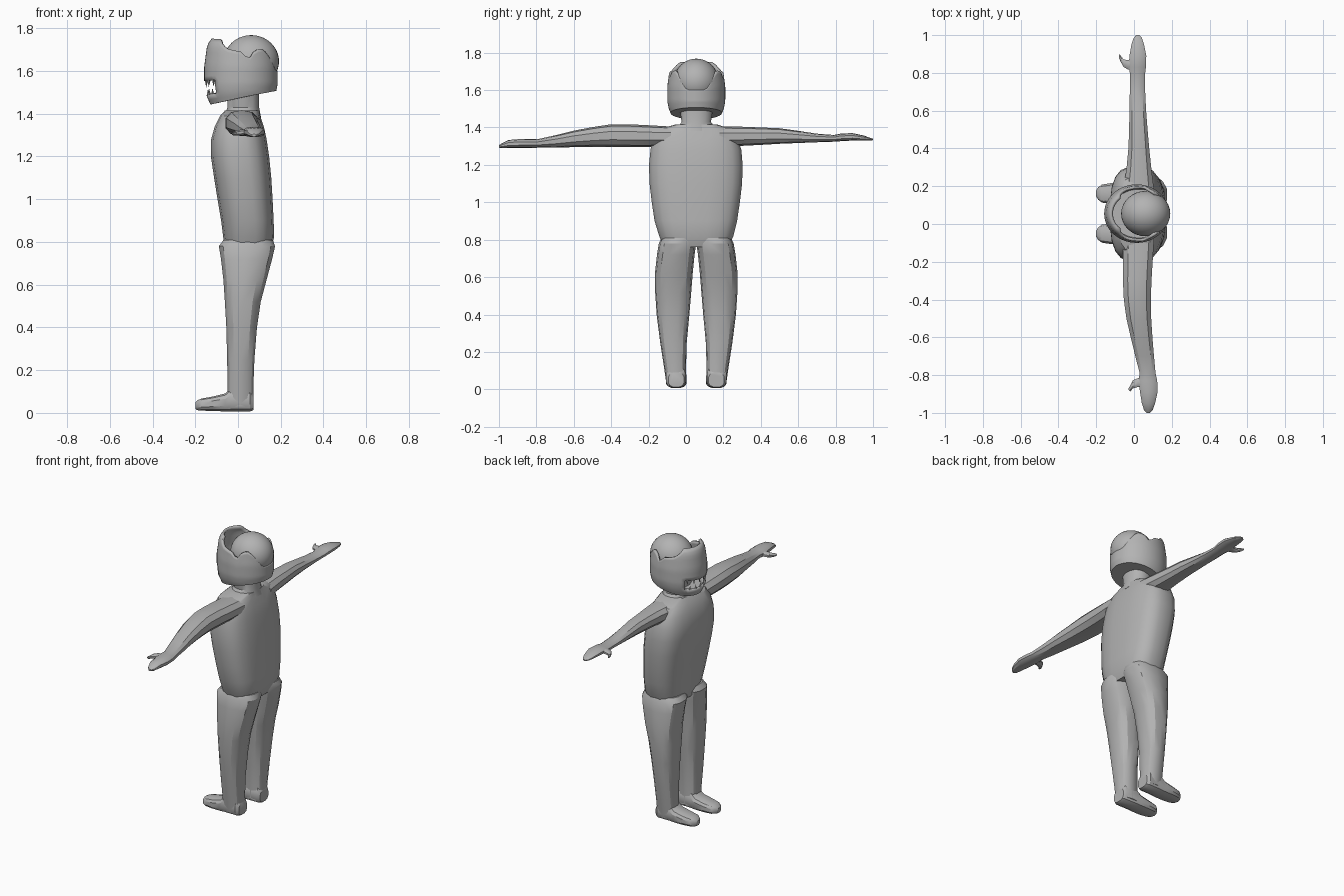
import bpy, bmesh, math

grey = bpy.data.materials.new("plain grey")
grey.diffuse_color = (0.45, 0.45, 0.45, 1)
MID = 0.055  # y of the body's symmetry plane


def finish(name, bm, angle=30):
    bmesh.ops.recalc_face_normals(bm, faces=bm.faces)
    me = bpy.data.meshes.new(name)
    bm.to_mesh(me)
    bm.free()
    me.materials.append(grey)
    ob = bpy.data.objects.new(name, me)
    bpy.context.collection.objects.link(ob)
    bpy.ops.object.select_all(action='DESELECT')
    ob.select_set(True)
    bpy.context.view_layer.objects.active = ob
    bpy.ops.object.shade_smooth_by_angle(angle=math.radians(angle))
    return ob


def loft(name, axis, rings, sides=12, power=0.75, flip=False):
    """Skin of rounded sections (t, u_min, u_max, v_min, v_max) along an axis."""
    bm = bmesh.new()
    loops = []
    for t, u0, u1, v0, v1 in rings:
        loop = []
        for i in range(sides):
            a = 2 * math.pi * (i + 0.5) / sides
            c, s = math.cos(a), math.sin(a)
            u = (u0 + u1) / 2 + (u1 - u0) / 2 * math.copysign(abs(c) ** power, c)
            v = (v0 + v1) / 2 + (v1 - v0) / 2 * math.copysign(abs(s) ** power, s)
            p = {'x': (t, u, v), 'y': (u, t, v), 'z': (u, v, t)}[axis]
            if flip:
                p = (p[0], 2 * MID - p[1], p[2])
            loop.append(bm.verts.new(p))
        loops.append(loop)
    for a, b in zip(loops, loops[1:]):
        for i in range(sides):
            j = (i + 1) % sides
            bm.faces.new((a[i], a[j], b[j], b[i]))
    bm.faces.new(loops[0])
    bm.faces.new(loops[-1])
    return finish(name, bm)


def interp(table, x):
    for (x0, y0), (x1, y1) in zip(table, table[1:]):
        if x <= x1:
            return y0 + (y1 - y0) * (x - x0) / (x1 - x0)
    return table[-1][1]


# Torso and neck
loft("torso", 'z', [
    (0.76, -0.06, 0.15, -0.12, 0.23), (0.82, -0.07, 0.17, -0.145, 0.255),
    (0.90, -0.08, 0.168, -0.17, 0.275), (1.00, -0.097, 0.163, -0.185, 0.29),
    (1.10, -0.113, 0.157, -0.197, 0.302), (1.20, -0.128, 0.147, -0.2, 0.305),
    (1.28, -0.127, 0.135, -0.192, 0.298), (1.34, -0.11, 0.122, -0.18, 0.28),
    (1.39, -0.085, 0.105, -0.15, 0.25), (1.415, -0.062, 0.1, -0.06, 0.17)], 20, 0.7)
loft("neck", 'z', [(1.38, -0.07, 0.11, -0.06, 0.17), (1.43, -0.05, 0.1, -0.025, 0.135),
                   (1.53, -0.055, 0.1, -0.04, 0.15)], 16, 0.9)

# Legs and feet, mirrored across the body
for side, flip in (("left", False), ("right", True)):
    loft(side + "_leg", 'z', [
        (0.03, -0.05, 0.072, -0.105, 0.0), (0.12, -0.05, 0.073, -0.118, 0.0),
        (0.25, -0.052, 0.078, -0.138, 0.004), (0.40, -0.056, 0.09, -0.157, 0.018),
        (0.52, -0.063, 0.108, -0.165, 0.028), (0.62, -0.07, 0.135, -0.166, 0.036),
        (0.72, -0.082, 0.162, -0.155, 0.046), (0.78, -0.092, 0.176, -0.145, 0.054),
        (0.81, -0.07, 0.165, -0.13, 0.06)], 14, 0.75, flip)
    loft(side + "_foot", 'x', [
        (0.072, -0.095, -0.01, 0.012, 0.09), (0.055, -0.108, 0.0, 0.005, 0.12),
        (-0.03, -0.108, 0.002, 0.005, 0.12), (-0.06, -0.108, 0.004, 0.006, 0.092),
        (-0.12, -0.108, 0.004, 0.008, 0.077), (-0.17, -0.1, -0.002, 0.01, 0.068),
        (-0.19, -0.085, -0.018, 0.012, 0.06), (-0.2, -0.068, -0.035, 0.018, 0.048)],
        12, 0.7, flip)

# Arms with flat hands; the two arms hang a little differently
loft("left_arm", 'y', [
    (-0.08, -0.06, 0.11, 1.30, 1.405), (-0.2, -0.062, 0.102, 1.295, 1.412),
    (-0.3, -0.062, 0.096, 1.295, 1.417), (-0.4, -0.057, 0.092, 1.297, 1.417),
    (-0.5, -0.043, 0.094, 1.297, 1.402), (-0.6, -0.02, 0.1, 1.295, 1.383),
    (-0.7, 0.005, 0.108, 1.292, 1.358), (-0.79, 0.028, 0.116, 1.292, 1.338),
    (-0.83, 0.022, 0.125, 1.29, 1.339), (-0.89, 0.03, 0.127, 1.29, 1.338),
    (-0.95, 0.04, 0.113, 1.29, 1.333), (-0.985, 0.052, 0.1, 1.29, 1.315),
    (-1.0, 0.066, 0.084, 1.292, 1.305)], 10, 0.85)
loft("right_arm", 'y', [
    (0.18, -0.06, 0.11, 1.30, 1.405), (0.3, -0.042, 0.094, 1.302, 1.404),
    (0.4, -0.032, 0.083, 1.307, 1.4), (0.5, -0.028, 0.074, 1.313, 1.396),
    (0.6, -0.026, 0.066, 1.317, 1.382), (0.7, -0.024, 0.061, 1.321, 1.367),
    (0.79, -0.022, 0.06, 1.324, 1.36), (0.83, -0.03, 0.065, 1.327, 1.368),
    (0.89, -0.026, 0.067, 1.33, 1.37), (0.95, -0.015, 0.055, 1.33, 1.357),
    (0.985, -0.003, 0.043, 1.33, 1.345), (1.0, 0.012, 0.028, 1.332, 1.34)], 10, 0.85)

# Thumbs, from the palm out to a bent tip
loft("left_thumb", 'x', [
    (0.06, -0.87, -0.81, 1.30, 1.33), (0.02, -0.865, -0.815, 1.298, 1.328),
    (-0.005, -0.872, -0.825, 1.297, 1.323), (-0.02, -0.887, -0.855, 1.297, 1.315),
    (-0.028, -0.88, -0.868, 1.302, 1.31)], 8, 0.9)
loft("right_thumb", 'x', [
    (0.01, 0.82, 0.88, 1.333, 1.362), (-0.03, 0.815, 0.87, 1.332, 1.36),
    (-0.055, 0.83, 0.872, 1.331, 1.356), (-0.072, 0.86, 0.895, 1.331, 1.35),
    (-0.08, 0.88, 0.9, 1.335, 1.345)], 8, 0.9)

# Round skull
bm = bmesh.new()
bmesh.ops.create_uvsphere(bm, u_segments=32, v_segments=20, radius=1)
for v in bm.verts:
    v.co = (0.062 + v.co.x * 0.13, MID + v.co.y * 0.12, 1.645 + v.co.z * 0.123)
finish("skull", bm)

# Face shell: a cup with a wavy upper rim, tall at the front and low at the back
RIM = [(0, 1.752), (45, 1.75), (65, 1.705), (90, 1.69), (103, 1.655), (115, 1.70),
       (130, 1.705), (145, 1.66), (160, 1.60), (180, 1.60)]
GIRTH = [(1.43, 0.72), (1.46, 0.84), (1.50, 0.95), (1.54, 1.0), (1.62, 1.0),
         (1.70, 0.93), (1.73, 0.86), (1.76, 0.62)]
N, L = 48, 14
bm = bmesh.new()
rows = []
for k in range(L + 1):
    row = []
    for i in range(N):
        a = 2 * math.pi * i / N
        c, s = math.cos(a), math.sin(a)
        deg = math.degrees(math.acos(max(-1, min(1, c))))
        bottom = 1.475 - 0.032 * c
        z = bottom + (interp(RIM, deg) - bottom) * k / L
        f = interp(GIRTH, z if c < 0 else z + 0.015 * c * (1.6 - z) / 0.16)
        row.append(bm.verts.new((0.014 - 0.172 * c * f, MID + 0.155 * s * f, z)))
    rows.append(row)
for k in range(L):
    for i in range(N):
        if 2 <= k < 5 and (i < 6 or i >= N - 6):
            continue  # open mouth
        j = (i + 1) % N
        bm.faces.new((rows[k][i], rows[k][j], rows[k + 1][j], rows[k + 1][i]))
bm.faces.new(rows[0])
lips = [(rows[5][i % N].co.copy(), -1) for i in range(-5, 6, 2)]
lips += [(rows[2][i % N].co.copy(), 1) for i in range(-4, 5, 2)]
shell = finish("face_shell", bm)
mod = shell.modifiers.new("thickness", 'SOLIDIFY')
mod.thickness = 0.015
mod.offset = -1

# Pointed teeth along both lips
bm = bmesh.new()
for p, d in lips:
    base = [bm.verts.new((p.x + 0.009 + 0.008 * math.cos(q), p.y + 0.01 * math.sin(q), p.z - d * 0.004))
            for q in (0, math.pi / 2, math.pi, 3 * math.pi / 2)]
    tip = bm.verts.new((p.x + 0.008, p.y, p.z + d * 0.03))
    bm.faces.new(base)
    for i in range(4):
        bm.faces.new((base[i], base[(i + 1) % 4], tip))
finish("teeth", bm)
